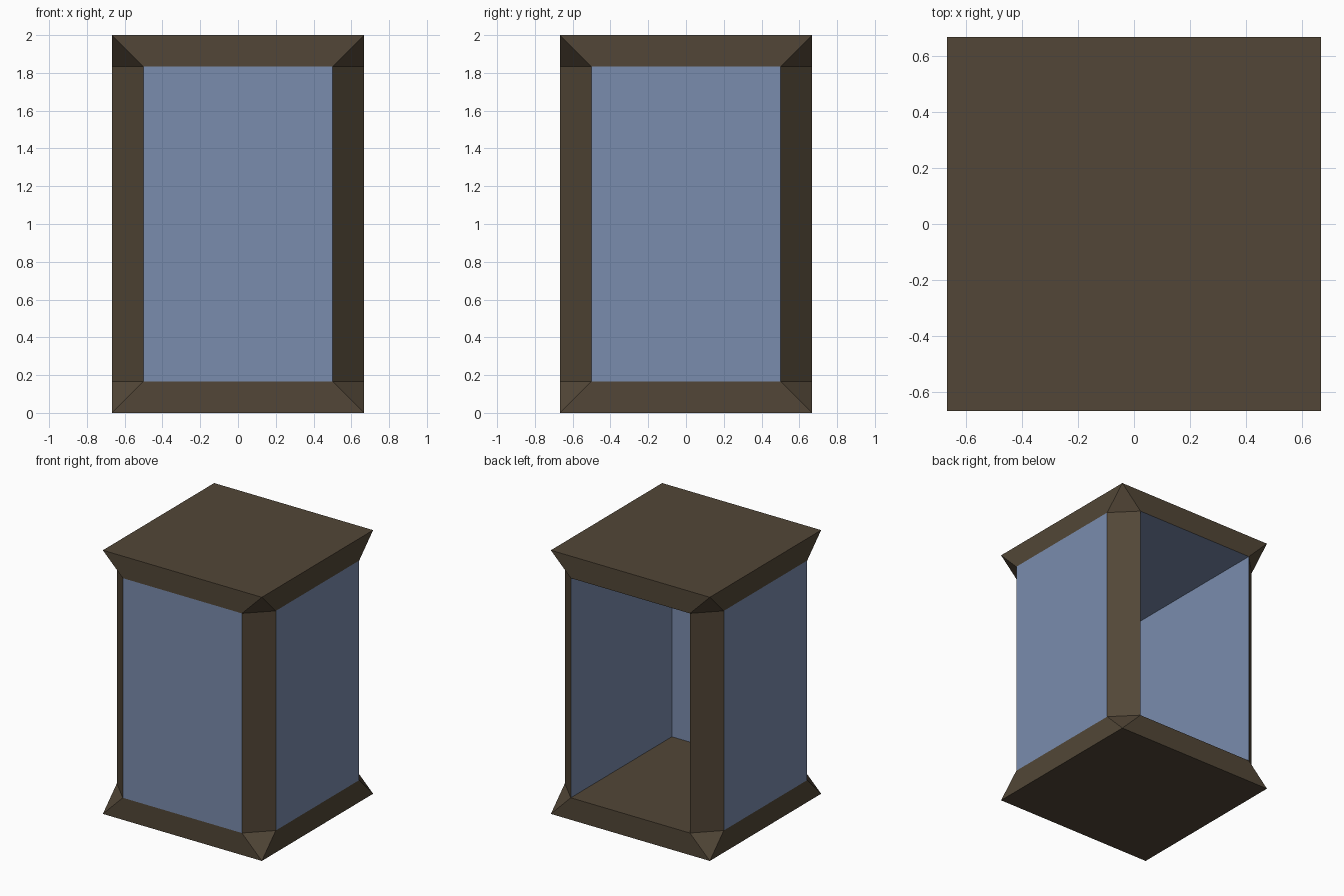
import bpy, bmesh

if "Cube" in bpy.data.objects:
    bpy.data.objects.remove(bpy.data.objects["Cube"])

OUT, IN, H, BAND = 0.667, 0.5, 2.0, 0.167   # outer half width, pane half width, height, band height
FRONT_INSIDE = -0.545                       # inner face of the front pane


def material(name, rgb):
    m = bpy.data.materials.new(name)
    m.diffuse_color = (*rgb, 1)
    m.use_nodes = True
    m.node_tree.nodes["Principled BSDF"].inputs["Base Color"].default_value = m.diffuse_color
    return m


frame_brown = material("frame_brown", (0.085, 0.062, 0.038))
pane_blue = material("pane_blue", (0.195, 0.262, 0.42))


def hull(name, points, is_blue, open_ends=False):
    """Convex solid through the points, coloured face by face."""
    bm = bmesh.new()
    for p in points:
        bm.verts.new(p)
    bmesh.ops.convex_hull(bm, input=bm.verts[:])
    bmesh.ops.dissolve_limit(bm, angle_limit=0.01, verts=bm.verts[:], edges=bm.edges[:])
    bmesh.ops.recalc_face_normals(bm, faces=bm.faces[:])
    bm.normal_update()
    for f in bm.faces:
        f.material_index = int(is_blue(f.normal))
    if open_ends:   # ends are hidden against the base and the cap
        ends = [f for f in bm.faces if abs(f.normal.z) > 0.9]
        bmesh.ops.delete(bm, geom=ends, context='FACES')
    me = bpy.data.meshes.new(name)
    bm.to_mesh(me)
    bm.free()
    me.materials.append(frame_brown)
    me.materials.append(pane_blue)
    ob = bpy.data.objects.new(name, me)
    bpy.context.collection.objects.link(ob)


def extrude(profile, z0=BAND, z1=H - BAND):
    return [(x, y, z) for x, y in profile for z in (z0, z1)]


# Base and cap: full square outside, chamfered corners towards the middle
signs = [(sx, sy) for sx in (-1, 1) for sy in (-1, 1)]
for name, z_out, z_in in (("base", 0, BAND), ("cap", H, H - BAND)):
    pts = [(sx * OUT, sy * OUT, z_out) for sx, sy in signs]
    pts += [(sx * a, sy * b, z_in) for sx, sy in signs for a, b in ((OUT, IN), (IN, OUT))]
    # the ceiling is blue, everything else brown
    hull(name, pts, lambda n, c=(name == "cap"): c and n.z < -0.9)

# Side walls: blue pane and lining, brown chamfered corner posts
for name, s in (("left_wall", -1), ("right_wall", 1)):
    profile = [(s * IN, -OUT), (s * OUT, -IN), (s * OUT, IN), (s * IN, OUT)]
    hull(name, extrude(profile), lambda n: abs(n.x * n.y) < 0.1, True)

# Front pane; the back stays open
hull("front_pane", extrude([(-IN, -OUT), (IN, -OUT), (IN, FRONT_INSIDE), (-IN, FRONT_INSIDE)]),
     lambda n: True, True)
